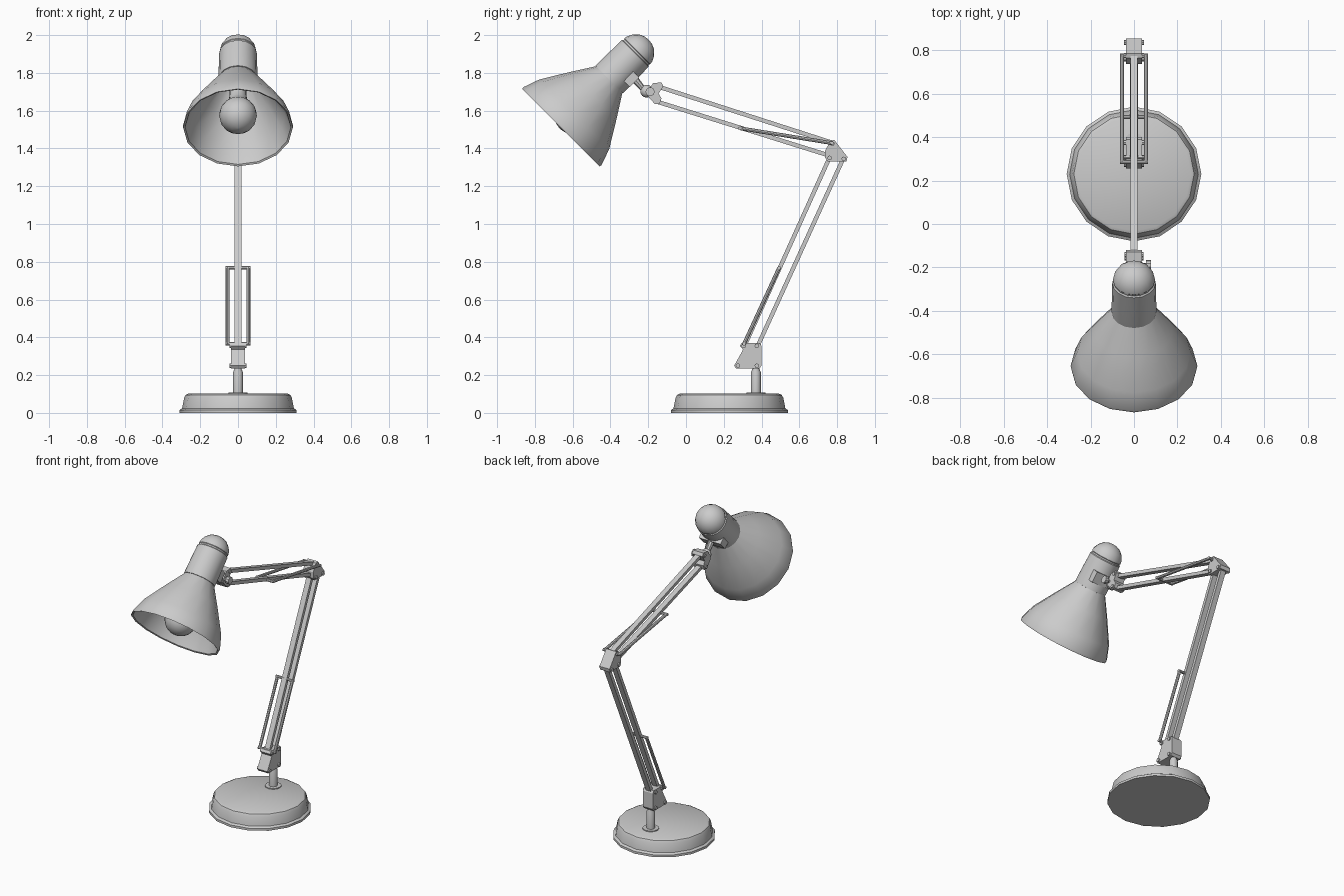
import bpy, bmesh, math
from mathutils import Vector, Matrix

if "Cube" in bpy.data.objects:
    bpy.data.objects.remove(bpy.data.objects["Cube"])


def finish(name, bm, smooth=None):
    bmesh.ops.recalc_face_normals(bm, faces=bm.faces)
    me = bpy.data.meshes.new(name)
    bm.to_mesh(me)
    bm.free()
    ob = bpy.data.objects.new(name, me)
    bpy.context.collection.objects.link(ob)
    if smooth:
        bpy.ops.object.select_all(action='DESELECT')
        bpy.context.view_layer.objects.active = ob
        ob.select_set(True)
        bpy.ops.object.shade_smooth_by_angle(angle=math.radians(smooth))
    return ob


def lathe(name, profile, matrix, sides=16, closed=False):
    """Revolve (radius, height) points about local z; open profiles get capped."""
    bm = bmesh.new()
    rings = [[bm.verts.new((r * math.cos(2 * math.pi * i / sides),
                            r * math.sin(2 * math.pi * i / sides), z))
              for i in range(sides)] for r, z in profile]
    pairs = list(zip(rings, rings[1:]))
    if closed:
        pairs.append((rings[-1], rings[0]))
    else:
        bm.faces.new(rings[0])
        bm.faces.new(rings[-1])
    for a, b in pairs:
        for i in range(sides):
            j = (i + 1) % sides
            bm.faces.new((a[i], a[j], b[j], b[i]))
    bm.transform(matrix)
    return finish(name, bm, 35)


def rod(name, a, b, r, r2=None, sides=8):
    """Round rod between two points."""
    a, b = Vector(a), Vector(b)
    d = b - a
    m = Matrix.Translation(a) @ d.to_track_quat('Z', 'Y').to_matrix().to_4x4()
    return lathe(name, [(r, 0), (r2 or r, d.length)], m, sides)


def plate(name, outline, half):
    """Extrude a (y, z) outline symmetrically along x."""
    bm = bmesh.new()
    f = bm.faces.new([bm.verts.new((-half, y, z)) for y, z in outline])
    ext = bmesh.ops.extrude_face_region(bm, geom=[f])['geom']
    bmesh.ops.translate(bm, vec=(2 * half, 0, 0),
                        verts=[v for v in ext if isinstance(v, bmesh.types.BMVert)])
    return finish(name, bm)


def bar(name, a, b, half, thick):
    """Rectangular bar between two (y, z) points."""
    a, b = Vector(a), Vector(b)
    d = (b - a).normalized()
    n = Vector((-d.y, d.x)) * thick / 2
    return plate(name, [a + n, b + n, b - n, a - n], half)


def bolts(name, points, half, r=0.012):
    for i, (y, z) in enumerate(points):
        rod(f"{name}_{i}", (-half, y, z), (half, y, z), r)


def springs(name, a, b):
    """Pair of spring rods with a cross pin at each end."""
    for side, x in (("left", -0.055), ("right", 0.055)):
        rod(f"{name}_{side}", (x, *a), (x, *b), 0.01)
    bolts(name + "_pin", [a, b], 0.065, 0.009)


# base and post
lathe("base", [(0.31, 0), (0.31, 0.015), (0.296, 0.024), (0.294, 0.035), (0.285, 0.08),
               (0.277, 0.095), (0.262, 0.102)], Matrix.Translation((0, 0.23, 0)))
lathe("post", [(0.05, 0.098), (0.05, 0.108), (0.026, 0.108), (0.026, 0.215),
               (0.018, 0.235), (0.018, 0.26)], Matrix.Translation((0, 0.37, 0)), 12)

# joint brackets
plate("lower_bracket", [(0.295, 0.37), (0.39, 0.37), (0.40, 0.355), (0.40, 0.25), (0.388, 0.235),
                        (0.265, 0.235), (0.255, 0.25), (0.302, 0.335), (0.285, 0.355)], 0.037)
bolts("lower_bolt", [(0.305, 0.355), (0.375, 0.355), (0.275, 0.25), (0.375, 0.25)], 0.045)
plate("elbow_bracket", [(0.765, 1.44), (0.785, 1.445), (0.855, 1.355), (0.85, 1.332),
                        (0.75, 1.332), (0.737, 1.35), (0.737, 1.39)], 0.037)
bolts("elbow_bolt", [(0.76, 1.35), (0.835, 1.345), (0.775, 1.425)], 0.045)
plate("head_bracket", [(-0.13, 1.75), (-0.175, 1.745), (-0.205, 1.70), (-0.205, 1.68),
                       (-0.165, 1.635), (-0.14, 1.635), (-0.13, 1.665), (-0.145, 1.69),
                       (-0.12, 1.73)], 0.037)
bolts("head_bolt", [(-0.14, 1.73), (-0.155, 1.65)], 0.044)

# arms and springs
bar("lower_arm_front", (0.31, 0.355), (0.757, 1.345), 0.018, 0.022)
bar("lower_arm_rear", (0.38, 0.355), (0.832, 1.345), 0.018, 0.022)
bar("upper_arm_top", (-0.14, 1.725), (0.775, 1.43), 0.017, 0.022)
bar("upper_arm_bottom", (-0.155, 1.648), (0.75, 1.365), 0.017, 0.022)
springs("lower_spring", (0.307, 0.365), (0.493, 0.768))
springs("upper_spring", (0.285, 1.507), (0.775, 1.428))

# lamp head, built along its tilted axis from the rim centre
head = Matrix.Translation((0, -0.662, 1.51)) @ Matrix.Rotation(math.radians(-45), 4, 'X')
lathe("shade", [(0.290, 0), (0.292, 0.012), (0.261, 0.10), (0.176, 0.24), (0.09, 0.375),
                (0.08, 0.37), (0.166, 0.235), (0.250, 0.097), (0.280, 0.005)], head, 16, True)
lathe("socket", [(0.092, 0.36), (0.103, 0.362), (0.103, 0.40), (0.10, 0.555),
                 (0.094, 0.56), (0.094, 0.568), (0.097, 0.572), (0.094, 0.59), (0.08, 0.618),
                 (0.056, 0.642), (0.028, 0.654), (0.006, 0.657)], head)
bulb = [(0.1 * math.sin(a), 0.092 - 0.1 * math.cos(a))
        for a in (math.radians(d) for d in range(3, 140, 17))]
lathe("bulb", bulb + [(0.05, 0.20), (0.045, 0.24), (0.045, 0.37)], head)

# clamp and swivel joint
bm = bmesh.new()
bmesh.ops.create_cube(bm, size=1, matrix=head @ Matrix.Translation((0, 0.065, 0.445))
                      @ Matrix.Diagonal((0.16, 0.08, 0.07, 1)))
finish("socket_clamp", bm)
rod("swivel_stem", (0, -0.29, 1.79), (0, -0.215, 1.70), 0.022, 0.013)
bm = bmesh.new()
bmesh.ops.create_uvsphere(bm, u_segments=12, v_segments=8, radius=0.034,
                          matrix=Matrix.Translation((0, -0.208, 1.703)))
finish("swivel_ball", bm, 50)
rod("swivel_screw", (0, -0.19, 1.70), (0.06, -0.19, 1.70), 0.01)
rod("swivel_knob", (0.055, -0.19, 1.70), (0.078, -0.19, 1.70), 0.024, sides=10)
